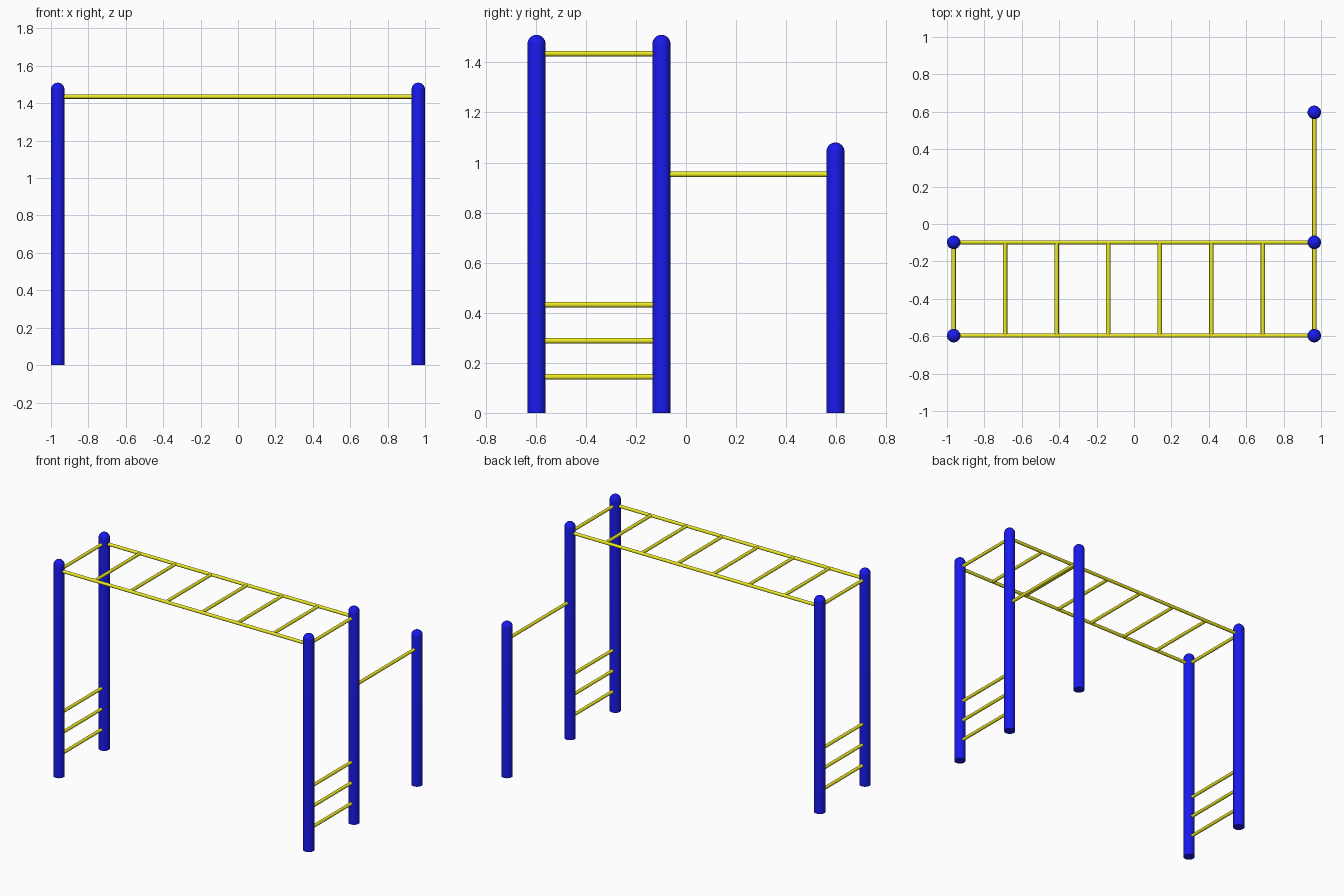
import bpy, math
from mathutils import Vector

if "Cube" in bpy.data.objects:
    bpy.data.objects.remove(bpy.data.objects["Cube"])

POST_R, BAR_R = 0.036, 0.011
X, Y_FRONT, Y_MID, Y_BACK = 0.964, -0.597, -0.098, 0.597
TALL, SHORT, TOP_Z = 1.51, 1.08, 1.435
INSET = 0.025  # bar ends stop just inside the post surface


def material(name, colour):
    mat = bpy.data.materials.new(name)
    mat.diffuse_color = colour
    mat.use_nodes = True
    mat.node_tree.nodes["Principled BSDF"].inputs["Base Color"].default_value = mat.diffuse_color
    return mat


BLUE = material("blue_paint", (0.01, 0.01, 0.85, 1))
YELLOW = material("yellow_paint", (0.85, 0.83, 0.02, 1))


def finish(obj, mat, angle):
    obj.data.materials.append(mat)
    bpy.ops.object.select_all(action='DESELECT')
    obj.select_set(True)
    bpy.context.view_layer.objects.active = obj
    bpy.ops.object.shade_smooth_by_angle(angle=math.radians(angle))


def post(name, x, y, height):
    """Round post with a domed top, lathed from a half profile."""
    sides, rings = 32, 8
    base = height - POST_R
    profile = [(POST_R, 0)] + [
        (POST_R * math.cos(a), base + POST_R * math.sin(a))
        for a in (i * math.pi / 2 / rings for i in range(rings))]
    verts = [(r * math.cos(t), r * math.sin(t), z) for r, z in profile
             for t in (2 * math.pi * k / sides for k in range(sides))]
    verts.append((0, 0, height))
    faces = [tuple(reversed(range(sides)))]
    for j in range(len(profile) - 1):
        for k in range(sides):
            a, b = j * sides + k, j * sides + (k + 1) % sides
            faces.append((a, b, b + sides, a + sides))
    last = (len(profile) - 1) * sides
    faces += [(last + k, last + (k + 1) % sides, len(verts) - 1) for k in range(sides)]
    mesh = bpy.data.meshes.new(name)
    mesh.from_pydata(verts, [], faces)
    obj = bpy.data.objects.new(name, mesh)
    obj.location = (x, y, 0)
    bpy.context.collection.objects.link(obj)
    finish(obj, BLUE, 40)


def bar(name, start, end, inset=INSET):
    """Thin round bar between two points, shortened at both ends."""
    a, b = Vector(start), Vector(end)
    d = b - a
    bpy.ops.mesh.primitive_cylinder_add(
        vertices=20, radius=BAR_R, depth=d.length - 2 * inset,
        location=(a + b) / 2, rotation=d.to_track_quat('Z', 'Y').to_euler())
    obj = bpy.context.object
    obj.name = name
    finish(obj, YELLOW, 40)


# Posts and low climbing rungs at each end
for side, x in (("left", -X), ("right", X)):
    post(f"{side}_front_post", x, Y_FRONT, TALL)
    post(f"{side}_middle_post", x, Y_MID, TALL)
    for i, z in enumerate((0.144, 0.288, 0.432, TOP_Z)):
        bar(f"{side}_climbing_rung_{i + 1}", (x, Y_FRONT, z), (x, Y_MID, z))

# Overhead rails
for name, y in (("front_rail", Y_FRONT), ("back_rail", Y_MID)):
    bar(name, (-X, y, TOP_Z), (X, y, TOP_Z))

# Overhead rungs between the rails
for i in range(1, 7):
    x = -X + i * 2 * X / 7
    bar(f"overhead_rung_{i}", (x, Y_FRONT, TOP_Z), (x, Y_MID, TOP_Z), 0.003)

# Short post with pull-up bar
post("short_post", X, Y_BACK, SHORT)
bar("pull_up_bar", (X, Y_MID, 0.953), (X, Y_BACK, 0.953))
